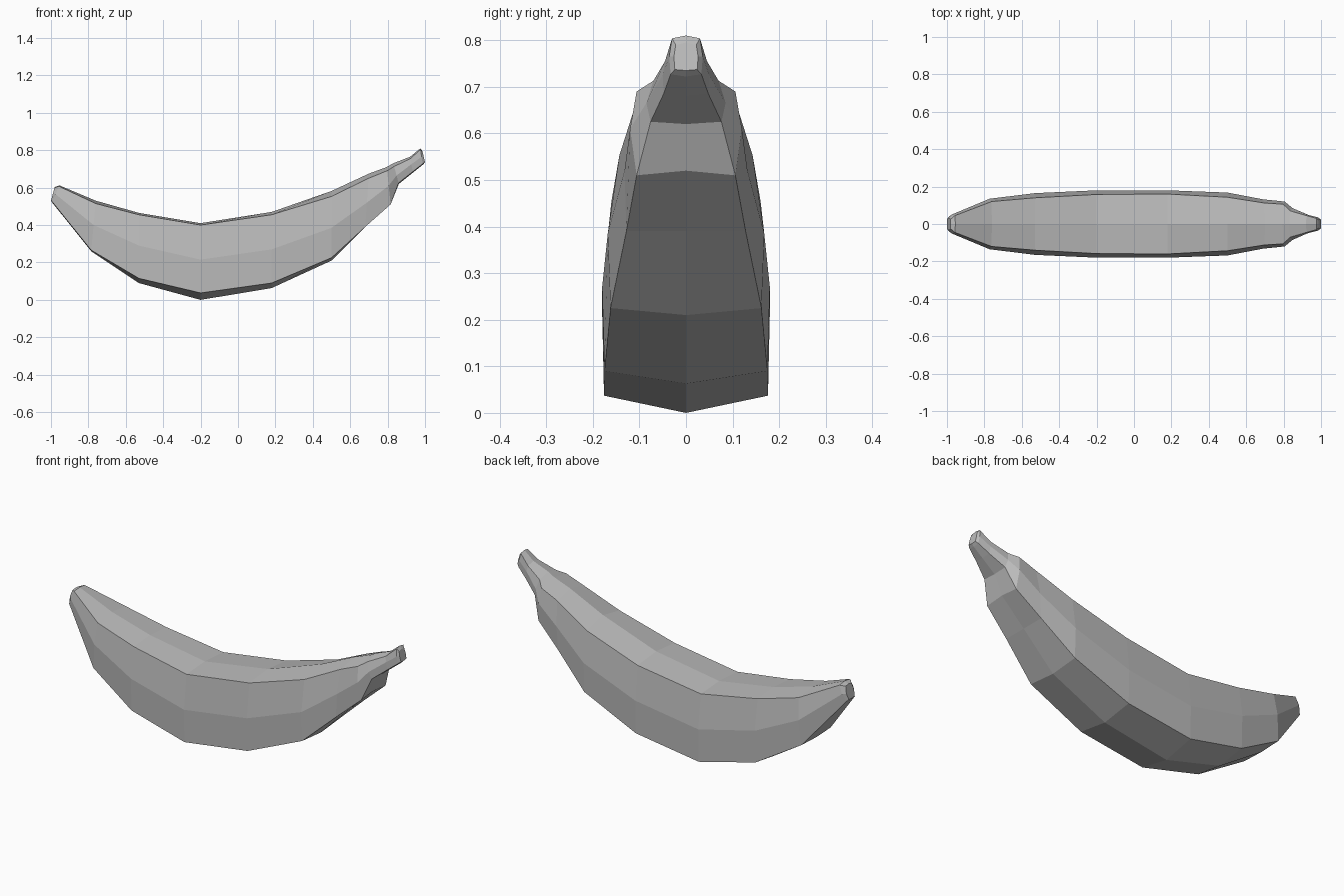
import bpy
import bmesh

cube = bpy.data.objects.get("Cube")
if cube:
    bpy.data.objects.remove(cube, do_unlink=True)

skin = bpy.data.materials.new("soft_grey")
skin.use_nodes = True
GREY = (0.5, 0.5, 0.5, 1)
skin.diffuse_color = GREY
skin.node_tree.nodes["Principled BSDF"].inputs["Base Color"].default_value = GREY

# Each ring: x and z along the top and bottom, then heights and half widths
# x_top, x_low, ridge z, shoulder z, side z, keel edge z, keel z, shoulder y, side y, keel edge y
RINGS = [
    (-.98, -1, .603, .6, .565, .532, .53, .025, .033, .025),
    (-.955, -.995, .612, .607, .565, .525, .522, .045, .05, .035),
    (-.76, -.785, .53, .515, .4, .265, .26, .12, .135, .125),
    (-.53, -.53, .465, .455, .29, .115, .09, .14, .165, .16),
    (-.2, -.2, .41, .4, .215, .037, 0, .158, .18, .176),
    (.18, .18, .47, .455, .27, .09, .063, .16, .18, .175),
    (.5, .5, .582, .553, .385, .225, .21, .143, .168, .162),
    (.7, .68, .675, .65, .52, .39, .39, .112, .132, .128),
    (.795, .815, .71, .69, .61, .51, .52, .106, .12, .106),
    (.83, .86, .73, .713, .665, .625, .62, .07, .085, .076),
    (.92, .935, .765, .755, .725, .685, .68, .045, .05, .048),
    (.975, .988, .81, .804, .765, .727, .722, .03, .036, .033),
    (.986, 1, .795, .79, .765, .737, .735, .022, .026, .024),
]


def ring_points(ring):
    """Mirror one half of the eight-sided section into a closed loop."""
    x_top, x_low, ridge, shoulder, side, edge, keel, ys, ym, ye = ring
    half = [(0, ridge), (ys, shoulder), (ym, side), (ye, edge), (0, keel)]
    loop = half + [(-y, z) for y, z in half[3:0:-1]]
    return [(x_low + (x_top - x_low) * (z - keel) / (ridge - keel), y, z)
            for y, z in loop]


# Curved fruit body, narrowing into the stem, with both ends capped
bm = bmesh.new()
loops = [[bm.verts.new(p) for p in ring_points(r)] for r in RINGS]
for a, b in zip(loops, loops[1:]):
    for i in range(len(a)):
        j = (i + 1) % len(a)
        bm.faces.new((a[i], a[j], b[j], b[i]))
bm.faces.new(loops[0])
bm.faces.new(loops[-1])
bmesh.ops.recalc_face_normals(bm, faces=bm.faces)

mesh = bpy.data.meshes.new("banana")
bm.to_mesh(mesh)
bm.free()
mesh.materials.append(skin)
bpy.context.collection.objects.link(bpy.data.objects.new("banana", mesh))
